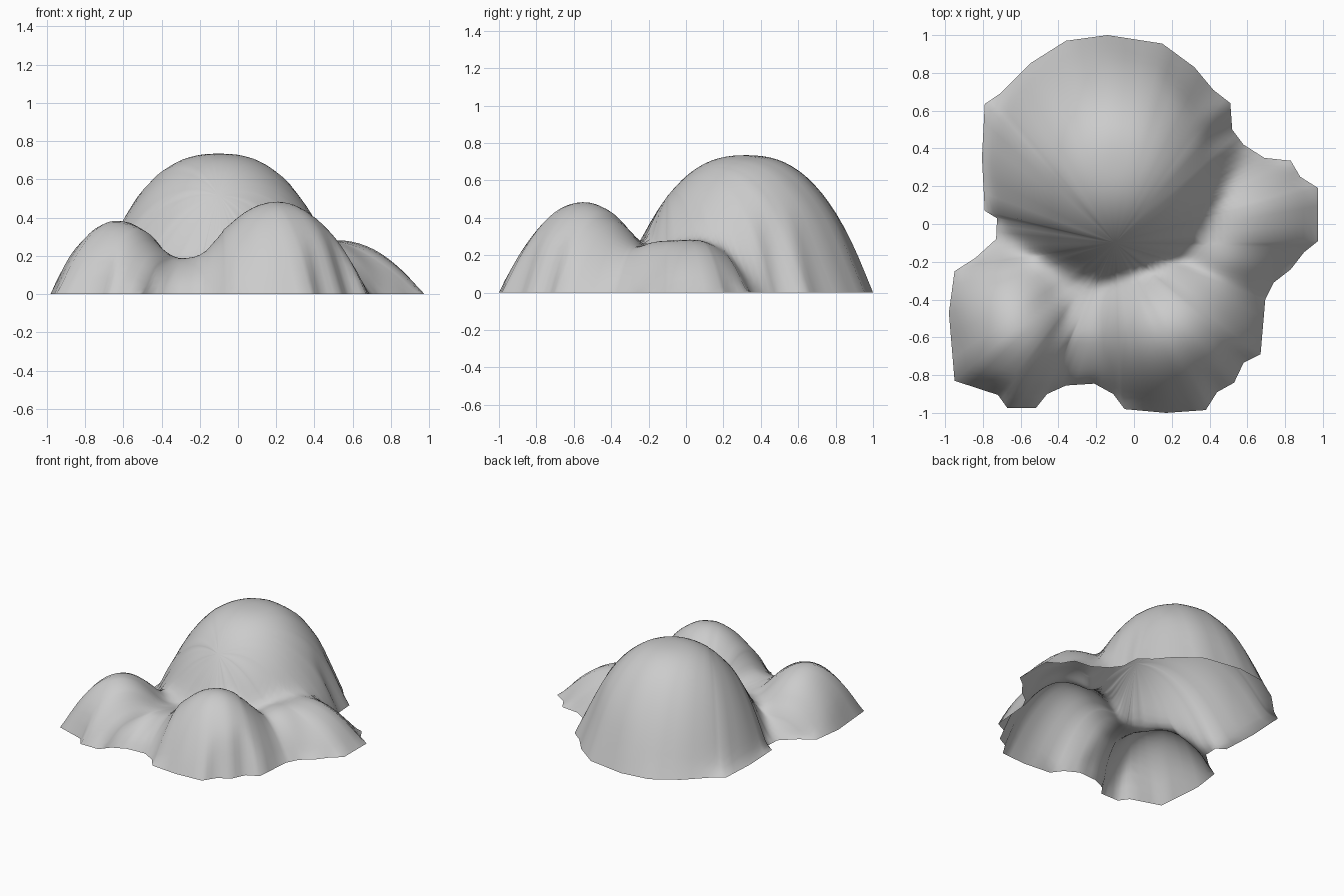
import bpy, bmesh, math
from mathutils import Vector

if "Cube" in bpy.data.objects:
    bpy.data.objects.remove(bpy.data.objects["Cube"])

# Ground outline, counter-clockwise from the right side
OUTLINE = [(.975, -.09), (.975, .19), (.88, .25), (.83, .335), (.69, .35), (.58, .42),
           (.52, .5), (.51, .64), (.42, .71), (.32, .83), (.15, .955), (-.14, 1),
           (-.36, .97), (-.55, .85), (-.71, .69), (-.79, .635), (-.805, .35), (-.79, .07),
           (-.725, .03), (-.73, -.08), (-.84, -.18), (-.95, -.25), (-.98, -.47),
           (-.95, -.83), (-.72, -.905), (-.67, -.975), (-.52, -.975), (-.46, -.9),
           (-.36, -.855), (-.21, -.845), (-.11, -.9), (-.05, -.98), (.17, -1), (.38, -.985),
           (.44, -.89), (.53, -.84), (.58, -.735), (.67, -.69), (.695, -.4), (.74, -.31),
           (.83, -.24), (.9, -.15)]

# Mounds: centre x, y, radius x, y, height, profile power
MOUNDS = [(-.1, .32, .68, .68, .735, 2.5),   # main hill
          (.2, -.55, .49, .45, .485, 2),     # front hill
          (-.63, -.55, .37, .43, .39, 2),    # left hill
          (.54, .04, .43, .33, .28, 2),      # right shoulder
          (.46, -.14, .32, .32, .27, 2),     # ridge from front hill to shoulder
          (-.25, -.55, .28, .32, .17, 2)]    # saddle between the two front hills
CENTRE = Vector((-.1, -.1))
RINGS = 28
SHARP = 25


def height(p, d):
    """Smooth union of the mounds, pulled down to the ground at the rim."""
    hs = [min(.15, .6 * d)]
    for cx, cy, rx, ry, h, power in MOUNDS:
        r = math.hypot((p.x - cx) / rx, (p.y - cy) / ry)
        hs.append(max(0, h * (1 - r ** power)))
    z = math.log(sum(math.exp(SHARP * h) for h in hs) - len(hs) + 1) / SHARP
    return min(z, 2.5 * d)


# Distance from a point to the outline
pts = [Vector(p) for p in OUTLINE]
edges = list(zip(pts, pts[1:] + pts[:1]))


def rim_distance(p):
    best = 9
    for a, b in edges:
        ab = b - a
        t = max(0, min(1, (p - a).dot(ab) / ab.length_squared))
        best = min(best, (a + ab * t - p).length)
    return best


# Open shell made of rings shrinking from the outline to the centre
rim = [a.lerp(b, k / 3) for a, b in edges for k in range(3)]
bm = bmesh.new()
rings = []
for i in range(RINGS):
    t = 1 - i / RINGS
    ring = []
    for q in rim:
        p = CENTRE.lerp(q, t)
        z = 0 if i == 0 else height(p, rim_distance(p))
        ring.append(bm.verts.new((p.x, p.y, z)))
    rings.append(ring)
top = bm.verts.new((*CENTRE, height(CENTRE, rim_distance(CENTRE))))
n = len(rim)
for outer, inner in zip(rings, rings[1:]):
    for j in range(n):
        k = (j + 1) % n
        bm.faces.new((outer[j], outer[k], inner[k], inner[j]))
for j in range(n):
    bm.faces.new((rings[-1][j], rings[-1][(j + 1) % n], top))
# Soften the creases
inside = [v for ring in rings[1:] for v in ring]
for _ in range(2):
    bmesh.ops.smooth_vert(bm, verts=inside, factor=.5, use_axis_z=True)
for f in bm.faces:
    f.smooth = True
mesh = bpy.data.meshes.new("mound_cluster")
bm.to_mesh(mesh)
bm.free()
obj = bpy.data.objects.new("mound_cluster", mesh)
bpy.context.collection.objects.link(obj)
